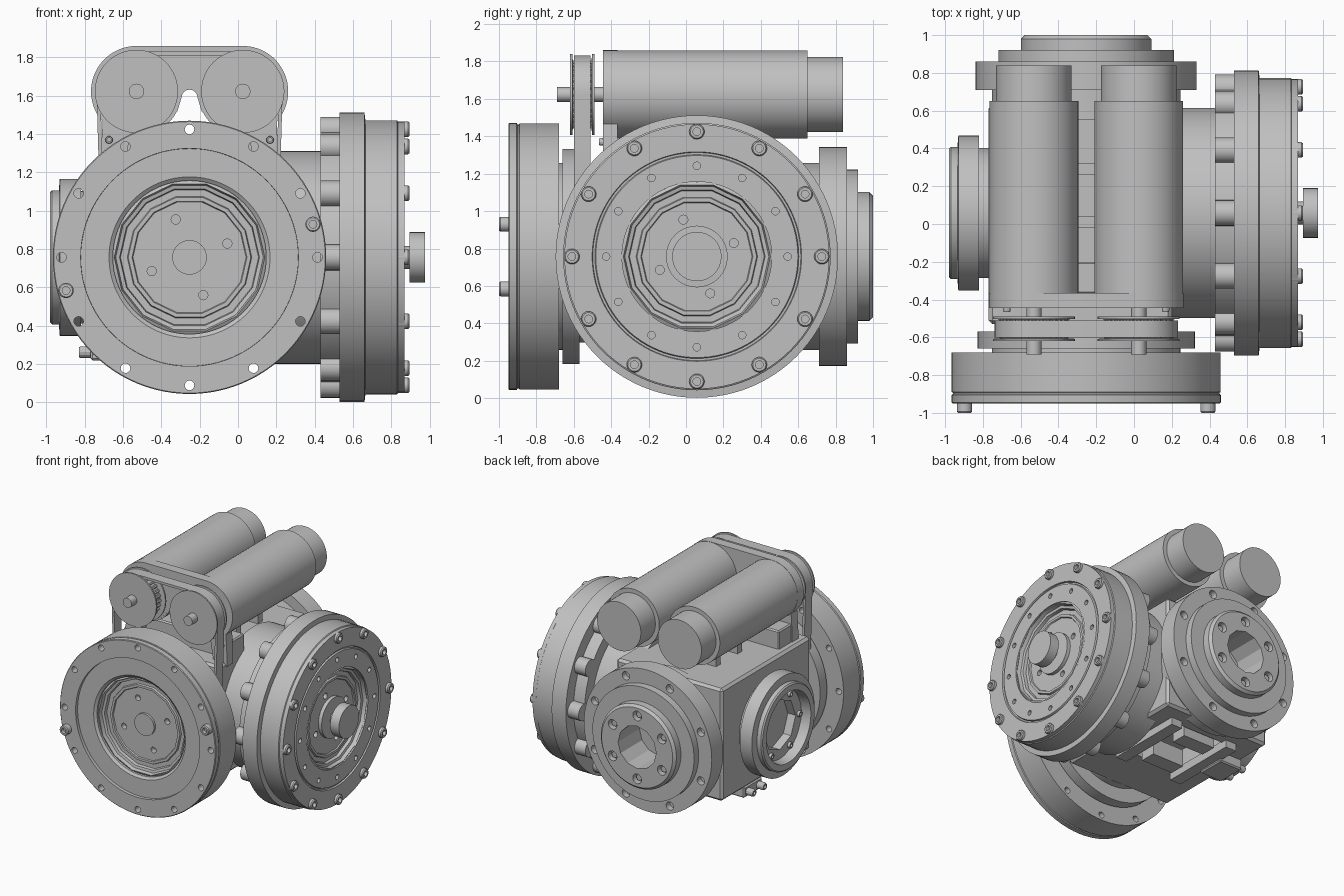
import bpy, bmesh, math
from mathutils import Vector, Matrix

cube = bpy.data.objects.get("Cube")
if cube:
    bpy.data.objects.remove(cube, do_unlink=True)

grey = bpy.data.materials.new("machined_grey")
grey.use_nodes = True
GREY = (0.53, 0.53, 0.53, 1)
grey.diffuse_color = GREY
grey.node_tree.nodes["Principled BSDF"].inputs["Base Color"].default_value = GREY

FRONT, BACK, RIGHT, LEFT = (Vector(v) for v in ((0, -1, 0), (0, 1, 0), (1, 0, 0), (-1, 0, 0)))
MID_X, MID_Y, MID_Z = -0.253, 0.058, 0.757
Y_AXIS = Vector((MID_X, 0, MID_Z))
X_AXIS = Vector((0, MID_Y, MID_Z))


def smooth(obj):
    bpy.ops.object.select_all(action='DESELECT')
    obj.select_set(True)
    bpy.context.view_layer.objects.active = obj
    bpy.ops.object.shade_smooth_by_angle(angle=math.radians(28))


def finish(name, bm):
    bmesh.ops.recalc_face_normals(bm, faces=bm.faces[:])
    mesh = bpy.data.meshes.new(name)
    bm.to_mesh(mesh)
    bm.free()
    mesh.materials.append(grey)
    obj = bpy.data.objects.new(name, mesh)
    bpy.context.collection.objects.link(obj)
    smooth(obj)
    return obj


def turned(name, profile, out, centre, seg=64, ring=None):
    """Lathe (radius, distance) points about an outward axis; ring = (count, radius, phase) repeats it."""
    bm = bmesh.new()
    u, v = Vector((0, 0, 1)).cross(out), Vector((0, 0, 1))
    spots = [Vector()]
    if ring:
        count, rad, phase = ring
        turns = [math.radians(phase) + math.tau * i / count for i in range(count)]
        spots = [rad * (u * math.cos(a) + v * math.sin(a)) for a in turns]
    for spot in spots:
        loops = []
        for r, t in profile:
            base = centre + spot + out * t
            angles = [math.tau * k / seg for k in range(seg)] if r else [0]
            loops.append([bm.verts.new(base + r * (u * math.cos(a) + v * math.sin(a))) for a in angles])
        for a, b in zip(loops, loops[1:]):
            for k in range(seg):
                quad = [a[k % len(a)], a[(k + 1) % len(a)], b[(k + 1) % len(b)], b[k % len(b)]]
                bm.faces.new(list(dict.fromkeys(quad)))
    return finish(name, bm)


def rod(r, t0, t1):
    return [(0, t0), (r, t0), (r, t1), (0, t1)]


def screw(r, t0, t1):
    return [(0, t0), (r, t0), (r, t1 - .008), (r * .85, t1), (r * .5, t1), (r * .5, t1 - .03), (0, t1 - .03)]


def drill(obj, cutter):
    mod = obj.modifiers.new("holes", 'BOOLEAN')
    mod.operation = 'DIFFERENCE'
    mod.object = cutter
    bpy.context.view_layer.objects.active = obj
    bpy.ops.object.modifier_apply(modifier=mod.name)
    bpy.data.objects.remove(cutter, do_unlink=True)
    smooth(obj)


def box(name, x, y, z, bevel=0.0):
    bm = bmesh.new()
    size = Matrix.Diagonal((x[1] - x[0], y[1] - y[0], z[1] - z[0], 1))
    mid = Matrix.Translation((sum(x) / 2, sum(y) / 2, sum(z) / 2))
    bmesh.ops.create_cube(bm, size=1, matrix=mid @ size)
    if bevel:
        bmesh.ops.bevel(bm, geom=bm.edges[:], offset=bevel, segments=1, affect='EDGES')
    return finish(name, bm)


def arc(cx, cz, r, a0, a1, n=16):
    angles = [math.radians(a0 + (a1 - a0) * i / n) for i in range(n + 1)]
    return [(cx + r * math.cos(a), cz + r * math.sin(a)) for a in angles]


def prism(name, outline, y0, y1, inner=None):
    """Extrude an x-z outline along y; an inner outline turns it into a band."""
    bm = bmesh.new()
    rows = [[bm.verts.new((x, y, z)) for x, z in pts]
            for pts in ([outline, inner] if inner else [outline]) for y in (y0, y1)]
    pairs = [(0, 1), (1, 3), (3, 2), (2, 0)] if inner else [(0, 1)]
    for a, b in pairs:
        for k in range(len(outline)):
            m = (k + 1) % len(outline)
            bm.faces.new((rows[a][k], rows[a][m], rows[b][m], rows[b][k]))
    if not inner:
        bm.faces.new(rows[0])
        bm.faces.new(rows[1])
    return finish(name, bm)


# Central housing with a slotted underside
housing = box("housing", (-.77, .2), (-.53, .63), (.3, 1.23), .02)
drill(housing, box("underside_slot", (-.5, -.05), (-.1, .45), (.2, .46)))
for i, x in enumerate((-.58, -.05)):
    box(f"underside_rail_{i}", (x, x + .1), (-.15, .5), (.24, .31))
for i, y in enumerate((-.06, .3)):
    box(f"underside_block_{i}", (-.42, -.13), (y, y + .13), (.24, .38))
box("side_lug", (-.77, -.56), (.1, .34), (.22, .31), .01)
turned("side_screws", screw(.03, .74, .83), LEFT, Vector((0, .22, .262)), 12, (2, .07, 0))
box("top_block", (-.71, .2), (-.37, -.2), (1.2, 1.38), .01)
for i, y in enumerate((.01, .29)):
    box(f"top_crossbar_{i}", (-.5, 0), (y - .03, y + .03), (1.22, 1.3))

# Front drive: dish, hub and fasteners
dish = turned("front_dish", [
    (0, .4), (.45, .4), (.45, .57), (.575, .57), (.575, .66), (.5, .66), (.5, .68), (.712, .68),
    (.712, .89), (.706, .893), (.706, .9), (.713, .905), (.713, .945), (.708, .95), (.568, .95),
    (.567, .925), (.42, .925), (.4, .91), (.4, .76), (0, .76)], FRONT, Y_AXIS, 96)
drill(dish, turned("rim_holes", rod(.025, .6, 1), FRONT, Y_AXIS, 16, (12, .668, 0)))
turned("front_rim_screws", screw(.04, .94, 1.0), FRONT, Y_AXIS, 20, (2, .667, 15))


def hub(name, out, centre, face):
    plate = turned(name + "_hub_ring", [
        (0, face - .14), (.41, face - .14), (.41, face - .01), (.393, face), (.385, face - .03),
        (.365, face - .035), (.36, face - .06), (.325, face - .06), (.32, face - .045),
        (.3, face - .045), (.295, face - .055), (0, face - .055)], out, centre, 14)
    drill(plate, turned("hub_holes", rod(.024, face - .1, face + .05), out, centre, 16, (4, .21, 20)))


hub("front", FRONT, Y_AXIS, .9)
turned("front_hub_cap", rod(.09, .8, .865), FRONT, Y_AXIS, 32)

# Right drive: neck, flange, cover and output knob
cover = turned("right_drive", [
    (0, .1), (.556, .1), (.556, .43), (.655, .43), (.655, .53), (.755, .53), (.755, .66), (.715, .665),
    (.715, .83), (.708, .835), (.708, .868), (.56, .868), (.556, .855), (.545, .855), (.54, .868),
    (.4, .868), (.4, .76), (0, .76)], RIGHT, X_AXIS, 96)
drill(cover, turned("cover_holes", rod(.02, .82, .9), RIGHT, X_AXIS, 14, (12, .485, 0)))
turned("right_flange_bosses", rod(.068, .43, .54), RIGHT, X_AXIS, 24, (12, .665, 0))
turned("right_cover_screws", screw(.041, .82, .895), RIGHT, X_AXIS, 20, (12, .668, 0))
hub("right", RIGHT, X_AXIS, .865)
turned("right_output_knob", [(0, .78), (.165, .78), (.165, .84), (.06, .845), (.06, .895),
                             (.132, .895), (.132, .975), (0, .975)], RIGHT, X_AXIS, 32)

# Back output flange with stepped face and bore
flange = turned("back_flange", [
    (0, .55), (.5, .55), (.5, .71), (.585, .71), (.585, .86), (.465, .86), (.465, .92), (.345, .92),
    (.345, .98), (.325, 1), (0, 1)], BACK, Y_AXIS, 80)
drill(flange, turned("bore", rod(.175, .72, 1.1), BACK, Y_AXIS, 12))
drill(flange, turned("face_holes", rod(.04, .95, 1.1), BACK, Y_AXIS, 18, (6, .26, 30)))
drill(flange, turned("flange_holes", rod(.034, .81, .9), BACK, Y_AXIS, 16, (8, .525, 22.5)))
turned("back_face_screws", rod(.026, .94, .975), BACK, Y_AXIS, 6, (6, .26, 30))

# Left bearing ring with a faceted socket
turned("left_bearing", [
    (0, .7), (.345, .7), (.345, .82), (.41, .82), (.41, .93), (.35, .935), (.35, .97), (.34, .98),
    (.29, .98), (.28, .93), (.28, .8), (0, .8)], LEFT, X_AXIS, 72)
turned("left_socket", [(0, .78), (.3, .78), (.3, .9), (.205, .9), (.205, .83), (0, .83)],
       LEFT, X_AXIS, 8)
turned("left_socket_screws", screw(.025, .88, .92), LEFT, X_AXIS, 14, (6, .245, 0))

# Twin motors with pulleys and shafts
MOTOR_Z = 1.623
for side, x in (("right_motor", .025), ("left_motor", -.53)):
    c = Vector((x, 0, MOTOR_Z))
    turned(side, [(0, -.44), (.235, -.44), (.235, .65), (.2, .65), (.2, .84), (0, .84)], BACK, c)
    turned(side + "_shaft", rod(.04, -.69, -.42), BACK, c, 24)
    turned(side + "_pulley", [
        (0, -.62), (.217, -.62), (.217, -.608), (.17, -.604), (.17, -.506), (.217, -.502),
        (.217, -.49), (0, -.49)], BACK, c, 48)
    turned(side + "_pulley_teeth", rod(.012, -.604, -.506), BACK, c, 6, (28, .172, 0))


# Drive belt round both pulleys and down into the front drive
def belt_path(off):
    return (arc(-.53, MOTOR_Z, .208 - off, 181, 90) + arc(.025, MOTOR_Z, .208 - off, 90, -1)
            + arc(MID_X, MID_Z, .46 - off, -1, -179, 32))


prism("drive_belt", belt_path(0), -.6, -.51, belt_path(.02))

# Motor mounting plate standing on the housing
right_foot = [(.21, 1.3), (.21, 1.2), (.09, 1.2), (.06, 1.38), (-.1, 1.43), (-.19, 1.52)]
left_foot = [(2 * MID_X - x, z) for x, z in reversed(right_foot)]
prism("motor_plate", arc(-.53, MOTOR_Z, .237, 222, 90, 22) + arc(.025, MOTOR_Z, .237, 90, -42, 22)
      + right_foot + arc(MID_X, 1.59, .042, 0, 180, 8) + left_foot, -.445, -.365)
turned("plate_screws", screw(.02, .43, .465), FRONT, Vector((MID_X, 0, 1.37)), 12, (2, .42, 0))
